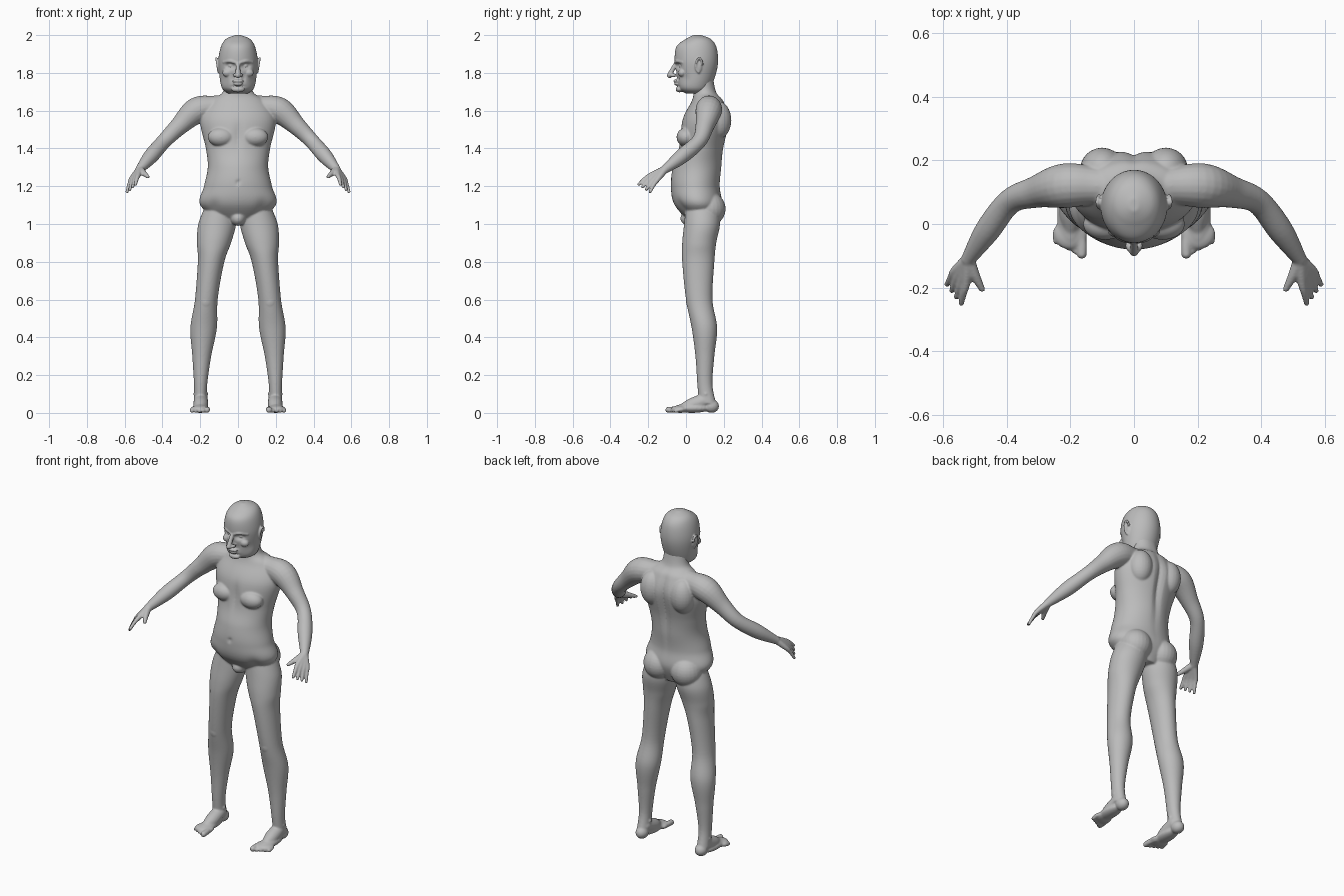
import bpy, bmesh, math
from mathutils import Vector, Matrix

if "Cube" in bpy.data.objects:
    bpy.data.objects.remove(bpy.data.objects["Cube"])

RIGHTWARD, UPWARD = Vector((1, 0, 0)), Vector((0, 0, 1))
BACKWARD = Vector((0, 1, 0))
SIDES = (1, -1)


def make_material(name, shade):
    material = bpy.data.materials.new(name)
    material.use_nodes = True
    colour = (shade, shade, shade, 1)
    material.diffuse_color = colour
    shader = material.node_tree.nodes["Principled BSDF"]
    shader.inputs["Base Color"].default_value = colour
    return material


def spline(rows, steps):
    """Catmull-Rom interpolation through rows of numbers."""
    padded = [rows[0], *rows, rows[-1]]
    result = []
    for before, start, end, after in zip(padded, padded[1:], padded[2:], padded[3:]):
        for step in range(steps):
            t = step / steps
            result.append([q + t / 2 * (r - p + t * (2 * p - 5 * q + 4 * r - s + t * (3 * (q - r) + s - p)))
                           for p, q, r, s in zip(before, start, end, after)])
    return result + [list(rows[-1])]


def skin_rings(bm, rings, count):
    """Join elliptical rings of centre, first axis and second axis, then cap the ends."""
    previous = None
    for center, first, second in rings:
        ring = []
        for corner in range(count):
            angle = math.tau * corner / count
            ring.append(bm.verts.new(center + first * math.cos(angle) + second * math.sin(angle)))
        if previous:
            for corner in range(count):
                following = (corner + 1) % count
                bm.faces.new((previous[corner], previous[following], ring[following], ring[corner]))
        else:
            bm.faces.new(ring[::-1])
        previous = ring
    bm.faces.new(previous)


def upright(bm, profile, center_x=lambda height: 0, count=64):
    """Level rings; each profile row is height, front, back and half width."""
    rings = []
    for height, front, back, width in spline(profile, steps=8):
        center = Vector((center_x(height), (front + back) / 2, height))
        rings.append((center, RIGHTWARD * width, BACKWARD * (back - front) / 2))
    skin_rings(bm, rings, count)


def blob(bm, center, radii, side=1):
    place = Matrix.Translation((center[0] * side, center[1], center[2]))
    bmesh.ops.create_uvsphere(bm, u_segments=24, v_segments=16, radius=1,
                              matrix=place @ Matrix.Diagonal((*radii, 1)))


def tube(bm, points, side=1):
    """Round limb with rounded ends; each point is x, y, z and radius."""
    rows = [(Vector((x * side, y, z)), radius) for x, y, z, radius in spline(points, steps=6)]
    rings = []
    for index, (center, radius) in enumerate(rows):
        ahead = rows[min(index + 1, len(rows) - 1)][0]
        along = ahead - rows[max(index - 1, 0)][0]
        first = along.cross(UPWARD).normalized()
        second = along.cross(first).normalized()
        rings.append((center, first * radius, second * radius))
    skin_rings(bm, rings, count=20)
    for x, y, z, radius in (points[0], points[-1]):
        blob(bm, (x, y, z), (radius, radius, radius), side)


def push(bm, center, spread, offset):
    """Soft mirrored dent or bulge."""
    for vert in bm.verts:
        place = (abs(vert.co.x), vert.co.y, vert.co.z)
        distance = sum(((here - middle) / size) ** 2 for here, middle, size in zip(place, center, spread))
        vert.co += Vector(offset) * math.exp(-distance)


def finish(name, bm, voxel, smoothing, material):
    """Fuse the overlapping volumes into one smooth skin."""
    bmesh.ops.recalc_face_normals(bm, faces=bm.faces)
    mesh = bpy.data.meshes.new(name)
    bm.to_mesh(mesh)
    bm.free()
    mesh.materials.append(material)
    part = bpy.data.objects.new(name, mesh)
    bpy.context.scene.collection.objects.link(part)
    fuse = part.modifiers.new("fuse", "REMESH")
    fuse.mode = "VOXEL"
    fuse.voxel_size = voxel
    fuse.use_smooth_shade = True
    soften = part.modifiers.new("soften", "SMOOTH")
    soften.factor = .5
    soften.iterations = smoothing


def leg_center(height):
    """Legs spread towards the feet."""
    return .2 - .09 * height ** 2


skin = make_material("grey skin", .5)
body = bmesh.new()

# Torso and neck
upright(body, [(1, .03, .15, .08), (1.1, -.06, .19, .2), (1.2, -.08, .18, .18), (1.3, -.07, .19, .16),
               (1.4, -.04, .2, .17), (1.55, -.02, .23, .2), (1.65, .03, .2, .15),
               (1.7, .04, .16, .08), (1.8, .04, .14, .07)])
for side in SIDES:
    # Chest, buttocks and shoulder blades
    blob(body, (.09, 0, 1.46), (.07, .05, .05), side)
    blob(body, (.09, .12, 1.08), (.09, .09, .09), side)
    blob(body, (.1, .17, 1.55), (.07, .07, .1), side)
blob(body, (0, .02, 1.03), (.04, .05, .04))

# Spine groove, breastbone, navel and groin
push(body, (0, .24, 1.45), (.02, .08, .2), BACKWARD * -.02)
push(body, (0, -.04, 1.47), (.02, .05, .07), BACKWARD * .01)
push(body, (0, -.08, 1.22), (.01, .03, .01), BACKWARD * .01)
push(body, (.13, -.03, 1.09), (.03, .06, .04), BACKWARD * .01)

wrist = Vector((.52, -.11, 1.29))
knuckles, knuckle_gap = Vector((.545, -.165, 1.25)), Vector((.012, .012, -.007))
fingertips, fingertip_gap = Vector((.565, -.22, 1.19)), Vector((.015, .02, -.013))

for side in SIDES:
    # Shoulder and arm
    tube(body, [(0, .11, 1.64, .05), (.12, .12, 1.62, .06), (.22, .12, 1.6, .07), (.31, .1, 1.52, .05),
                (.39, .07, 1.44, .04), (.46, -.02, 1.36, .04), (*wrist, .023)], side)

    # Palm and fingers, from the forefinger outwards
    for finger in range(4):
        place = finger - 1.5
        knuckle = knuckles + knuckle_gap * place
        tip = fingertips + fingertip_gap * place
        bend = knuckle.lerp(tip, .5) + UPWARD * .006
        tube(body, [(*wrist, .02), (*knuckle, .014), (*bend, .011), (*tip, .009)], side)
    tube(body, [(*wrist, .02), (.5, -.16, 1.27, .016), (.477, -.205, 1.25, .01)], side)

    # Leg, kneecap and ankle bones
    upright(body, [(1.1, 0, .17, .08), (1, -.01, .18, .1), (.9, -.02, .16, .09), (.8, -.02, .15, .07),
                   (.6, 0, .14, .06), (.45, .03, .165, .07), (.3, .05, .15, .05),
                   (.15, .06, .14, .035), (.05, .07, .16, .035)],
            center_x=lambda height: side * leg_center(height))
    blob(body, (.17, .03, .59), (.035, .03, .045), side)
    blob(body, (.197, .105, .1), (.04, .02, .02), side)

    # Heel, instep and ball of the foot
    blob(body, (.197, .135, .035), (.035, .04, .035), side)
    tube(body, [(.197, .11, .07, .037), (.197, .03, .04, .038), (.2, -.03, .022, .02)], side)
    blob(body, (.2, .03, .025), (.042, .1, .025), side)
    blob(body, (.2, -.03, .02), (.053, .05, .02), side)

    # Toes, from the big toe outwards
    for toe in range(5):
        radius = .011 if toe else .016
        x, y = .164 + .02 * toe, -.094 + .01 * toe
        tube(body, [(.17 + .017 * toe, -.02, .018, radius), (x, y + .03, .018, radius), (x, y, radius, radius)], side)
finish("body", body, .005, 6, skin)

# Skull and jaw
head = bmesh.new()
upright(head, [(1.69, 0, .1, .05), (1.72, -.04, .13, .085), (1.8, -.05, .16, .1), (1.87, -.06, .17, .104),
               (1.94, -.05, .16, .09), (1.98, 0, .13, .063), (2, .04, .08, .015)], count=96)

# Eye sockets, cheek hollows, chin crease and smile lines
push(head, (.04, -.04, 1.838), (.024, .06, .015), BACKWARD * .024)
push(head, (.08, -.01, 1.77), (.02, .05, .03), BACKWARD * .008)
push(head, (0, -.05, 1.727), (.03, .04, .006), BACKWARD * .01)
push(head, (.03, -.05, 1.77), (.008, .04, .02), BACKWARD * .006)

# Nose, lips and chin
tube(head, [(0, -.045, 1.86, .012), (0, -.07, 1.82, .012), (0, -.086, 1.787, .015)])
blob(head, (0, -.05, 1.757), (.03, .017, .01))
blob(head, (0, -.048, 1.74), (.024, .015, .007))
blob(head, (0, -.035, 1.713), (.035, .02, .016))
for side in SIDES:
    # Nostril, eye, brow and cheek
    blob(head, (.016, -.068, 1.787), (.011, .018, .01), side)
    blob(head, (.038, -.022, 1.838), (.016, .015, .012), side)
    tube(head, [(.012, -.053, 1.855, .009), (.042, -.044, 1.863, .01), (.075, -.017, 1.857, .008)], side)
    blob(head, (.055, -.02, 1.8), (.028, .022, .022), side)

    # Ear with a raised rim
    blob(head, (.1, .065, 1.835), (.01, .02, .035), side)
    rim = []
    for step in range(7):
        angle = math.radians(220 - 50 * step)
        across, rise = math.cos(angle), math.sin(angle)
        rim.append((.109 + .006 * rise, .07 - .018 * across, 1.84 + .037 * rise, .006))
    tube(head, rim[1:], side)
finish("head", head, .004, 3, skin)
